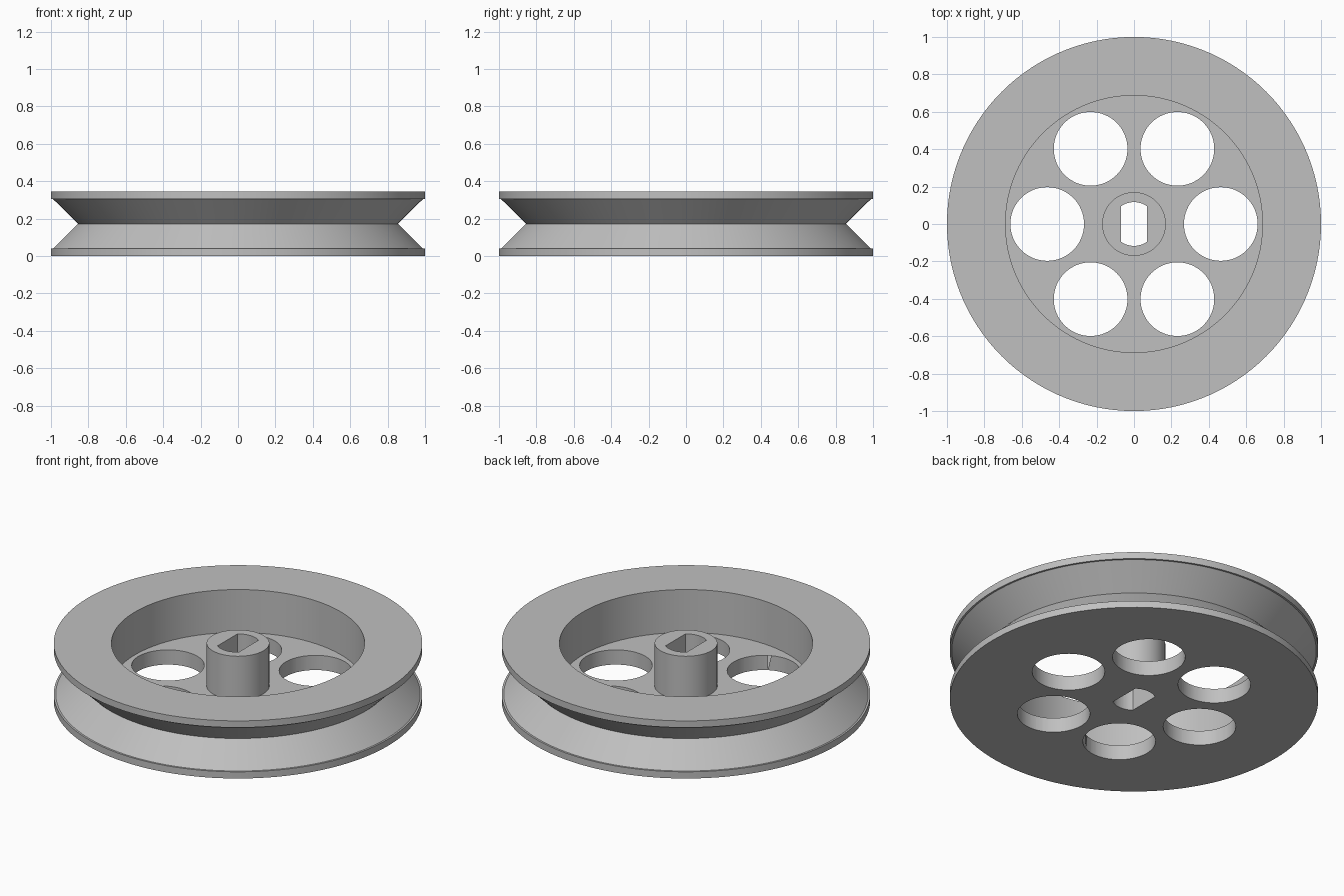
import bpy, bmesh, math
from mathutils import Matrix

cube = bpy.data.objects.get("Cube")
if cube:
    bpy.data.objects.remove(cube, do_unlink=True)

HEIGHT, FLOOR = 0.345, 0.088

grey = bpy.data.materials.new("plain grey")
grey.use_nodes = True
grey.diffuse_color = (0.527, 0.527, 0.527, 1)
grey.node_tree.nodes["Principled BSDF"].inputs["Base Color"].default_value = grey.diffuse_color


def add_object(name, bm):
    bmesh.ops.recalc_face_normals(bm, faces=bm.faces)
    mesh = bpy.data.meshes.new(name)
    bm.to_mesh(mesh)
    bm.free()
    mesh.materials.append(grey)
    obj = bpy.data.objects.new(name, mesh)
    bpy.context.collection.objects.link(obj)
    return obj


def lathe(name, profile, steps):
    """Revolve an (r, z) profile that starts and ends on the axis."""
    bm = bmesh.new()
    verts = [bm.verts.new((r, 0, z)) for r, z in profile]
    edges = [bm.edges.new(pair) for pair in zip(verts, verts[1:])]
    bmesh.ops.spin(bm, geom=verts + edges, cent=(0, 0, 0), axis=(0, 0, 1),
                   angle=math.tau, steps=steps)
    bmesh.ops.remove_doubles(bm, verts=bm.verts, dist=1e-4)
    return add_object(name, bm)


def cut(target, cutter):
    cutter.hide_render = True
    mod = target.modifiers.new("cut", "BOOLEAN")
    mod.operation, mod.solver, mod.object = "DIFFERENCE", "EXACT", cutter
    bpy.context.view_layer.objects.active = target
    bpy.ops.object.modifier_apply(modifier=mod.name)
    bpy.data.objects.remove(cutter, do_unlink=True)


# Grooved wheel with recessed web and central hub
wheel = lathe("pulley_wheel", [
    (0, 0), (1, 0), (1, 0.04), (0.989, 0.04), (0.856, 0.1725),
    (0.989, 0.305), (1, 0.305), (1, HEIGHT), (0.687, HEIGHT),
    (0.687, FLOOR), (0.17, FLOOR), (0.17, HEIGHT), (0, HEIGHT)], 120)

# Six round lightening holes through the web
bm = bmesh.new()
for i in range(6):
    a = i * math.tau / 6
    place = Matrix.Translation((0.464 * math.cos(a), 0.464 * math.sin(a), FLOOR / 2))
    bmesh.ops.create_cone(bm, cap_ends=True, segments=64, radius1=0.197,
                          radius2=0.197, depth=0.3, matrix=place)
cut(wheel, add_object("hole_cutter", bm))

# Shaft bore with two flat sides
bm = bmesh.new()
radius, flat = 0.117, 0.07
spread = math.asin(flat / radius)
outline = []
for middle in (math.pi / 2, -math.pi / 2):
    for i in range(17):
        a = middle + spread * (i / 8 - 1)
        outline.append(bm.verts.new((radius * math.cos(a), radius * math.sin(a), -0.1)))
base = bm.faces.new(outline)
top = bmesh.ops.extrude_face_region(bm, geom=[base])["geom"]
bmesh.ops.translate(bm, vec=(0, 0, HEIGHT + 0.2),
                    verts=[v for v in top if isinstance(v, bmesh.types.BMVert)])
cut(wheel, add_object("bore_cutter", bm))

# Smooth round walls, crisp rims
bpy.ops.object.select_all(action="DESELECT")
wheel.select_set(True)
bpy.context.view_layer.objects.active = wheel
bpy.ops.object.shade_smooth_by_angle(angle=math.radians(30))
